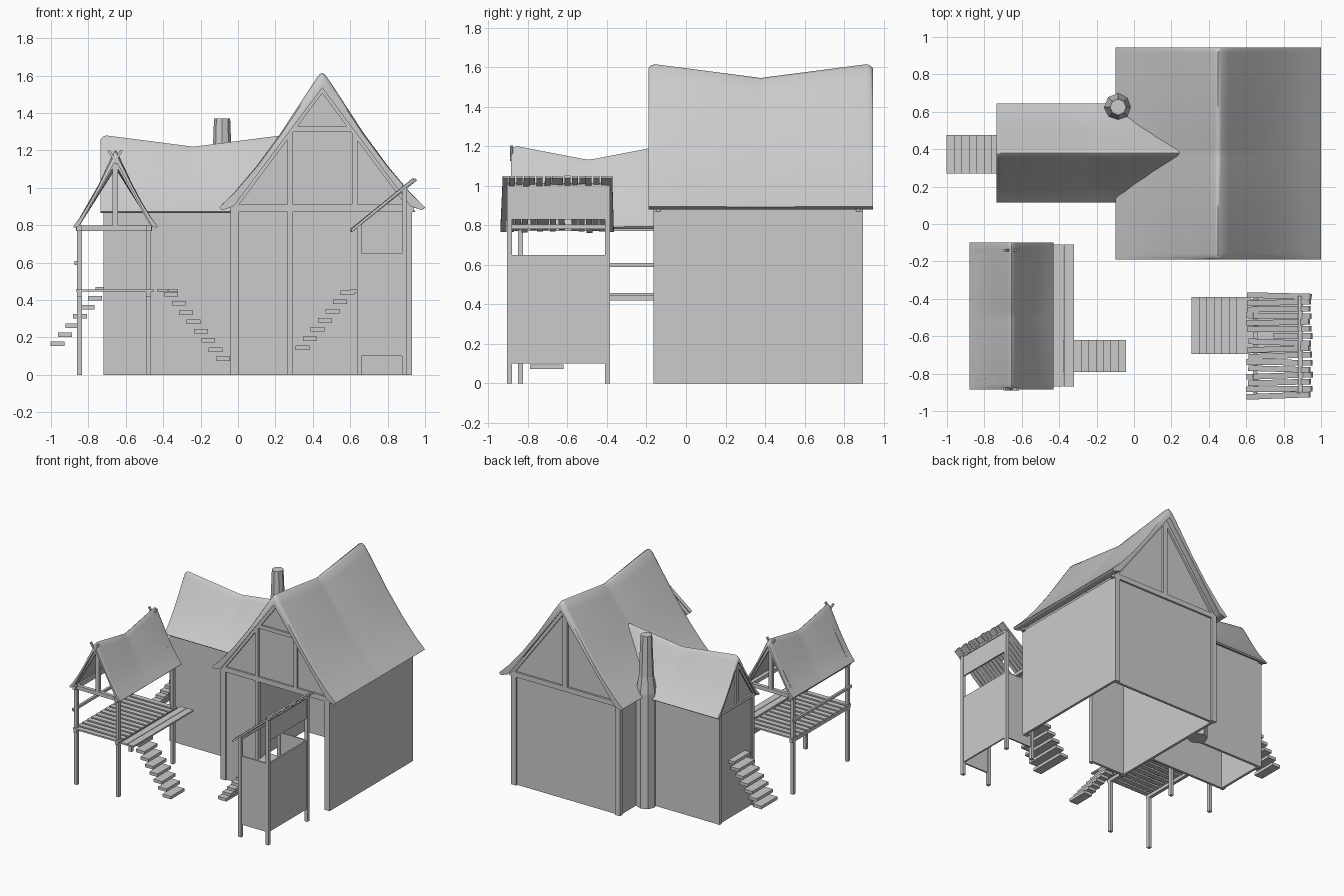
import bpy, bmesh, random
from math import radians
from mathutils import Vector

random.seed(4)
cube = bpy.data.objects.get("Cube")
if cube:
    bpy.data.objects.remove(cube)

GREY = (0.6, 0.6, 0.6, 1)
mat = bpy.data.materials.new("plain_grey")
mat.use_nodes = True
mat.diffuse_color = GREY
mat.node_tree.nodes["Principled BSDF"].inputs["Base Color"].default_value = GREY


def finish(name, bm, smooth=None):
    bmesh.ops.recalc_face_normals(bm, faces=bm.faces)
    me = bpy.data.meshes.new(name)
    bm.to_mesh(me)
    bm.free()
    me.materials.append(mat)
    ob = bpy.data.objects.new(name, me)
    bpy.context.collection.objects.link(ob)
    if smooth:
        bpy.ops.object.select_all(action='DESELECT')
        ob.select_set(True)
        bpy.context.view_layer.objects.active = ob
        bpy.ops.object.shade_smooth_by_angle(angle=radians(smooth))
    return ob


def box(name, x, y, z):
    bm = bmesh.new()
    bmesh.ops.create_cube(bm, size=1)
    for v in bm.verts:
        v.co = [(r[0] + r[1]) / 2 + c * (r[1] - r[0]) for c, r in zip(v.co, (x, y, z))]
    return finish(name, bm)


def beam(name, p, q, w, h):
    # Straight timber from p to q
    p, q = Vector(p), Vector(q)
    rot = (q - p).to_track_quat('X', 'Z')
    bm = bmesh.new()
    bmesh.ops.create_cube(bm, size=1)
    for v in bm.verts:
        v.co = rot @ Vector((v.co.x * (q - p).length, v.co.y * w, v.co.z * h)) + (p + q) / 2
    return finish(name, bm)


def place(axis, t, d, z):
    return (t, d, z) if axis == 'x' else (d, t, z)


def gable(name, axis, t, c, half, z0, z1, thick=0.02):
    # Triangular infill with its face at t
    bm = bmesh.new()
    rings = [[bm.verts.new(place(axis, s, c + d, z)) for d, z in ((-half, z0), (half, z0), (0, z1))]
             for s in (t, t + thick)]
    bm.faces.new(rings[0])
    bm.faces.new(rings[1])
    for i in range(3):
        j = (i + 1) % 3
        bm.faces.new((rings[0][i], rings[0][j], rings[1][j], rings[1][i]))
    finish(name, bm)


# Half of the roof section: outer skin from ridge to eave, then the underside
OUTER = [(0, 1), (.03, .985), (.1, .91), (.4, .565), (.64, .32), (.86, .125), (.97, .045), (1, .02)]
INNER = [(.97, 0), (.86, .03), (0, .915)]


def roof(name, axis, c, half, z0, z1, t0, t1, sag):
    half_loop = OUTER + INNER[:-1]
    loop = half_loop + [INNER[-1]] + [(-d, z) for d, z in reversed(half_loop[1:])]
    mid, rings = (t0 + t1) / 2, []
    stations = ((t0, .02), (t0 + .012, .007), (t0 + .03, 0), (mid - .03, sag * .94), (mid, sag),
                (mid + .03, sag * .94), (t1 - .03, 0), (t1 - .012, .007), (t1, .02))
    bm = bmesh.new()
    for t, drop in stations:
        rings.append([bm.verts.new(place(axis, t, c + d * half, z0 + (z1 - z0 - drop) * z)) for d, z in loop])
    n = len(loop)
    for a, b in zip(rings, rings[1:]):
        for i in range(n):
            j = (i + 1) % n
            bm.faces.new((a[i], a[j], b[j], b[i]))
    # End caps between outer skin and underside
    for ring in (rings[0], rings[-1]):
        k = len(OUTER) + len(INNER) - 1
        bm.faces.new(ring[:k + 1])
        bm.faces.new(ring[k:] + ring[:1])
    finish(name, bm, 62)


def stairs(name, x0, z0, dx, dz, n, y):
    for i in range(n):
        x, z = x0 + i * dx, z0 + i * dz
        box(f"{name}_{i + 1}", (x - .037, x + .037), y, (z - .012, z + .012))


# Main house walls, open at the front right and underneath
box("main_left_wall", (-.03, -.01), (-.15, .88), (0, .88))
box("main_right_wall", (.91, .93), (-.16, .89), (0, .88))
box("main_back_wall", (-.03, .93), (.86, .88), (0, .88))
box("main_front_wall", (-.03, .28), (-.15, -.13), (0, .88))
gable("main_front_gable", 'y', -.15, .45, .5, .87, 1.55)
gable("main_back_gable", 'y', .86, .45, .5, .87, 1.55)
roof("main_roof", 'y', .45, .55, .88, 1.615, -.19, .945, .07)

# Main house timbers
for side, (a, b) in (("front", (-.165, -.13)), ("back", (.865, .895))):
    box(side + "_eave_beam", (-.04, .94), (a, b), (.87, .91))
    box(side + "_left_post", (-.04, .005), (a, b), (0, .88))
    box(side + "_right_post", (.885, .93), (a, b), (0, .88))
    for s in (-1, 1):
        y = (a + b) / 2
        beam(side + "_rafter", (.45 + s * .47, y, .905), (.45, y, 1.535), b - a, .035)
box("front_door_post", (.265, .295), (-.165, -.13), (0, 1.32))
box("front_gable_post", (.61, .64), (-.165, -.13), (.9, 1.32))
box("front_collar_beam", (.265, .64), (-.165, -.13), (1.3, 1.33))
box("back_king_post", (.43, .47), (.86, .895), (.9, 1.53))

# Side wing
box("wing_front_wall", (-.715, -.03), (.16, .18), (0, .89))
box("wing_back_wall", (-.715, -.03), (.58, .6), (0, .89))
box("wing_end_wall", (-.71, -.69), (.16, .6), (0, .89))
gable("wing_gable", 'x', -.71, .38, .235, .87, 1.24)
roof("wing_roof", 'x', .38, .265, .865, 1.28, -.735, .26, .06)
box("wing_eave_beam", (-.725, -.69), (.15, .61), (.87, .9))
box("wing_king_post", (-.725, -.69), (.365, .395), (.89, 1.22))
for s in (-1, 1):
    beam("wing_rafter", (-.708, .38 + s * .22, .89), (-.708, .38, 1.225), .03, .03)
    y = .38 + s * .207
    box("wing_corner_post", (-.72, -.69), (y - .015, y + .015), (0, .88))
stairs("wing_step", -.965, .165, .04, .049, 7, (.27, .475))

# Octagonal chimney stack with a shoulder
bm = bmesh.new()
prev = None
for z, r in ((0, .075), (.92, .075), (1.05, .056), (1.37, .043)):
    ring = bmesh.ops.create_circle(bm, segments=8, radius=r)["verts"]
    for v in ring:
        v.co += Vector((-.085, .625, z))
    if prev:
        for i in range(8):
            j = (i + 1) % 8
            bm.faces.new((prev[i], prev[j], ring[j], ring[i]))
    else:
        bm.faces.new(ring)
    prev = ring
bm.faces.new(prev)
finish("chimney", bm)

# Open hut on stilts
for x in (-.848, -.478):
    for y in (-.837, -.145):
        box("hut_post", (x - .013, x + .013), (y - .013, y + .013), (0, .79))
    box("hut_top_beam", (x - .015, x + .015), (-.87, -.11), (.77, .8))
    box("hut_floor_beam", (x - .013, x + .013), (-.86, -.12), (.42, .445))
for y, s in ((-.837, -1), (-.145, 1)):
    box("hut_cross_beam", (-.865, -.46), (y - .014, y + .014), (.768, .798))
    box("hut_king_post", (-.672, -.642), (y - .013, y + .013), (.79, 1.15))
    for k in (-1, 1):
        beam("hut_rafter", (-.657 + k * .2, y, .8), (-.657, y, 1.15), .022, .022)
        beam("hut_ridge_horn", (-.657 - k * .01, y - .02 + s * .025, 1.13),
             (-.657 + k * .035, y - .02 + s * .025, 1.2), .014, .014)
for i in range(13):
    y = -.84 + i * .0575
    box("hut_floor_slat", (-.865, -.45), (y - .02, y + .02), (.445, .457))
for x in (-.405, -.347):
    box("hut_porch_plank", (x - .027, x + .027), (-.87, -.11), (.446, .458))
box("hut_hand_rail", (-.875, -.857), (-.86, -.12), (.588, .608))
roof("hut_roof", 'y', -.655, .225, .785, 1.2, -.885, -.1, .068)
stairs("hut_step", -.08, .085, -.0395, .0495, 8, (-.79, -.62))

# Small raised cabin
for x, h in ((.648, .8), (.89, 1.01)):
    for y in (-.892, -.397):
        box("cabin_post", (x - .013, x + .013), (y - .013, y + .013), (0, h))
    box("cabin_roof_beam", (x - .013, x + .013), (-.9, -.39), (h - .02, h + .005))
box("cabin_side_wall", (.885, .897), (-.89, -.4), (.1, .65))
box("cabin_upper_panel", (.885, .897), (-.89, -.4), (.83, .99))
box("cabin_front_wall", (.65, .89), (-.897, -.885), (.1, .65))
box("cabin_back_wall", (.65, .89), (-.405, -.393), (.1, .65))
box("cabin_floor", (.6, .89), (-.69, -.4), (.437, .455))
stairs("cabin_step", .345, .145, .04, .049, 7, (-.695, -.39))

# Uneven roof boards of the cabin
for i in range(16):
    y = -.918 + i * .0356
    j = [random.uniform(-.008, .008) for _ in range(4)]
    x0 = .75 if i == 9 else .61 + j[0]
    z0 = .775 + (x0 - .61) * .82
    beam("cabin_roof_board", (x0, y + j[1], z0 + j[2] / 2), (.945 + j[3], y - j[1], 1.045), .03, .014)
